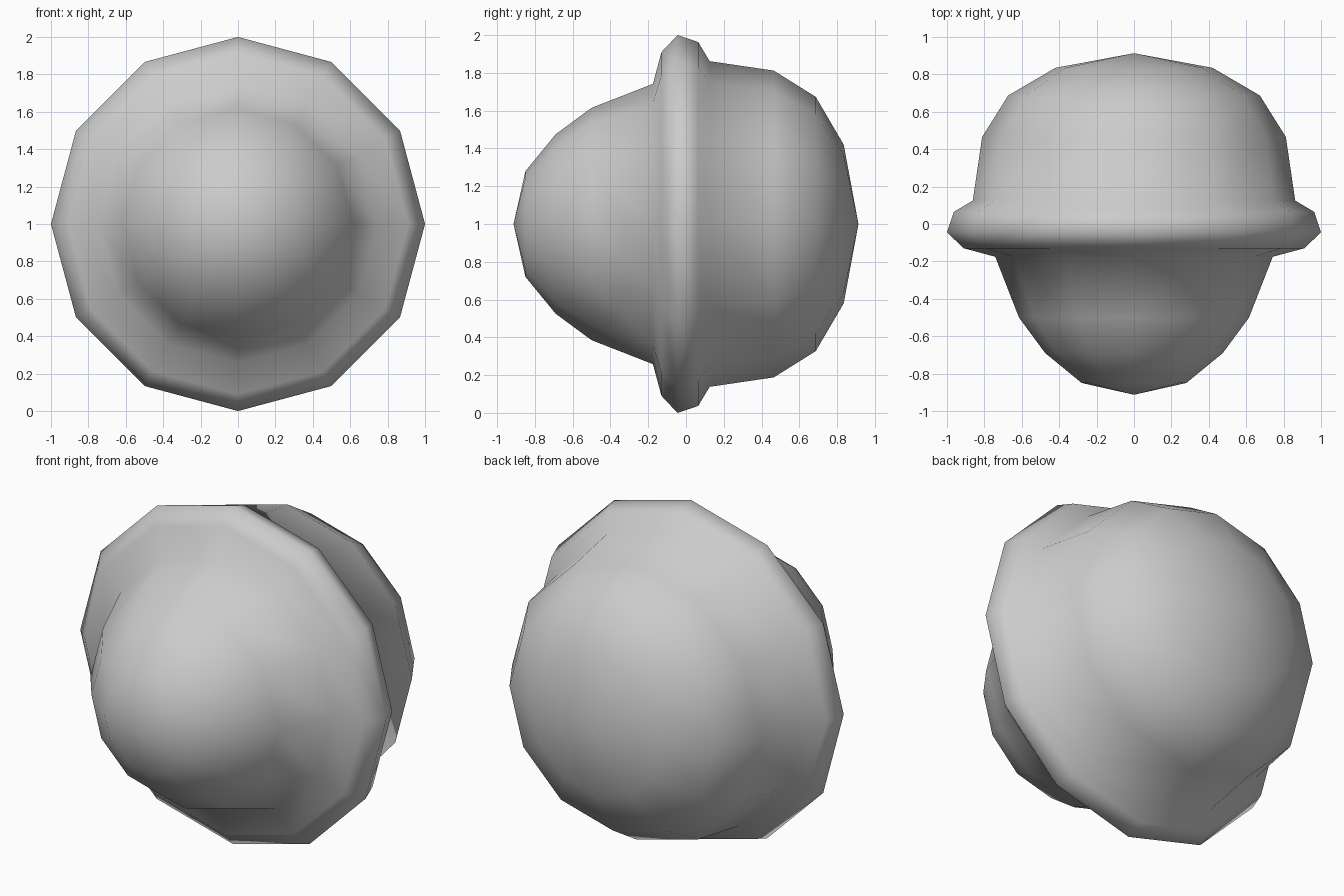
import bpy, bmesh, math

if "Cube" in bpy.data.objects:
    bpy.data.objects.remove(bpy.data.objects["Cube"])

SEGMENTS = 12
CENTRE_Z = 1.0

# Profile along y: (y, radius), from the front dome over the rim to the rear dome
PROFILE = [(-0.913, 0), (-0.85, 0.28), (-0.69, 0.475), (-0.50, 0.615),
           (-0.175, 0.742), (-0.13, 0.91), (-0.045, 1.0), (0.065, 0.963),
           (0.125, 0.862), (0.465, 0.812), (0.687, 0.673), (0.835, 0.42),
           (0.913, 0)]


def lathe_y(name, profile):
    """Spin a profile around the y axis, closing both ends at a pole."""
    bm = bmesh.new()
    rings = []
    for y, r in profile:
        count = SEGMENTS if r > 0 else 1
        rings.append([bm.verts.new((r * math.sin(math.tau * i / SEGMENTS), y,
                                    CENTRE_Z + r * math.cos(math.tau * i / SEGMENTS)))
                      for i in range(count)])
    for a, b in zip(rings, rings[1:]):
        for i in range(SEGMENTS):
            j = (i + 1) % SEGMENTS
            corners = [a[i % len(a)], a[j % len(a)], b[j % len(b)], b[i % len(b)]]
            bm.faces.new(list(dict.fromkeys(corners)))
    bmesh.ops.recalc_face_normals(bm, faces=bm.faces)
    for face in bm.faces:
        face.smooth = True
    mesh = bpy.data.meshes.new(name)
    bm.to_mesh(mesh)
    bm.free()
    obj = bpy.data.objects.new(name, mesh)
    bpy.context.collection.objects.link(obj)
    return obj


# Domed body with flared rim
lathe_y("rimmed_dome_body", PROFILE)
